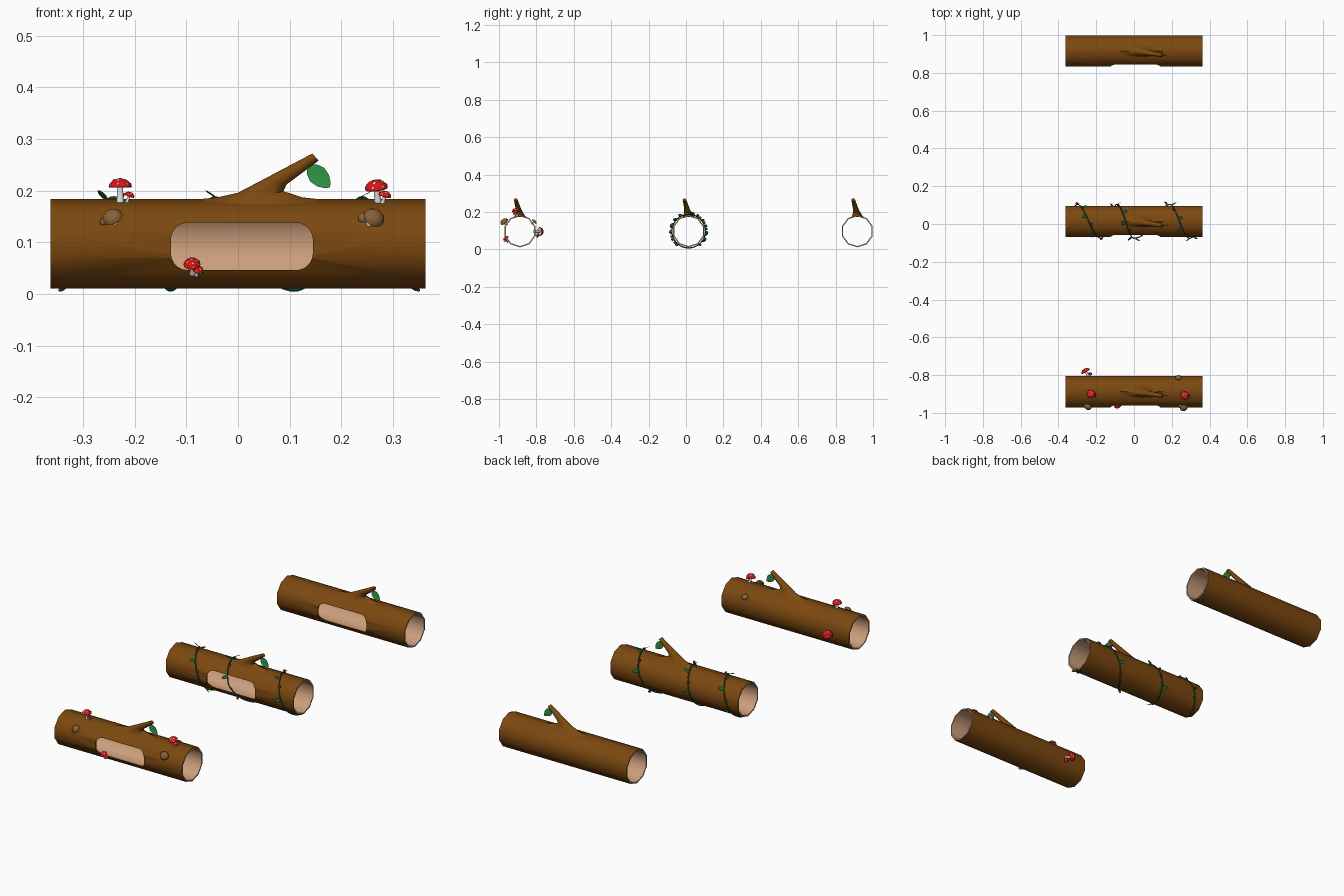
import bpy, bmesh, math
from mathutils import Vector, Matrix

if "Cube" in bpy.data.objects:
    bpy.data.objects.remove(bpy.data.objects["Cube"])

def material(name, col):
    m = bpy.data.materials.new(name)
    m.diffuse_color = (*col, 1)
    m.use_nodes = True
    m.node_tree.nodes["Principled BSDF"].inputs["Base Color"].default_value = m.diffuse_color
    return m

BARK = material("bark brown", (0.2, 0.065, 0.005))
WOOD = material("inner wood tan", (0.6, 0.34, 0.2))
LEAF = material("leaf green", (0.03, 0.30, 0.06))
VINE = material("vine green", (0.008, 0.13, 0.045))
BERRY = material("berry red", (0.25, 0.005, 0.015))
RED = material("cap red", (0.75, 0.006, 0.006))
WHITE = material("mushroom white", (0.75, 0.75, 0.75))
TAN = material("bracket brown", (0.25, 0.12, 0.035))

R, CZ, HALF = 0.0865, 0.097, 0.3625          # log radius, axis height, half length
ROWS = {"back": 0.916, "middle": 0.014, "front": -0.888}

def finish(bm, name, mats, smooth=True, recalc=True):
    if recalc:
        bmesh.ops.recalc_face_normals(bm, faces=bm.faces)
    me = bpy.data.meshes.new(name)
    bm.to_mesh(me)
    bm.free()
    for m in mats:
        me.materials.append(m)
    ob = bpy.data.objects.new(name, me)
    bpy.context.collection.objects.link(ob)
    if smooth:
        soften(ob)
    return ob

def soften(ob):
    bpy.ops.object.select_all(action='DESELECT')
    ob.select_set(True)
    bpy.context.view_layer.objects.active = ob
    bpy.ops.object.shade_smooth_by_angle(angle=math.radians(42))

def bridge(bm, a, b, mat=0):
    n = len(a)
    for i in range(n):
        f = bm.faces.new((a[i], a[(i + 1) % n], b[(i + 1) % n], b[i]))
        f.material_index = mat

# --- hollow ten-sided log with a rounded window in its front
def make_log():
    bm = bmesh.new()
    def ring(x, r):
        return [bm.verts.new((x, r * math.sin(i * math.tau / 10), CZ + r * math.cos(i * math.tau / 10)))
                for i in range(10)]
    o1, o2 = ring(-HALF, R), ring(HALF, R)
    i1, i2 = ring(-HALF, R - 0.007), ring(HALF, R - 0.007)
    bridge(bm, o1, o2, 0)
    bridge(bm, i1, i2, 1)
    bridge(bm, o1, i1, 1)
    bridge(bm, o2, i2, 1)
    log = finish(bm, "log", [BARK, WOOD], smooth=False)

    bm = bmesh.new()
    cx, cz, hx, hz, cr = 0.0075, 0.092, 0.1375, 0.046, 0.033
    loops = []
    for y in (-0.15, -0.02):
        lp = []
        for k, (sx, sz) in enumerate(((1, 1), (-1, 1), (-1, -1), (1, -1))):
            for j in range(6):
                a = math.pi / 2 * (k + j / 5)
                lp.append(bm.verts.new((cx + sx * (hx - cr) + cr * math.cos(a), y,
                                        cz + sz * (hz - cr) + cr * math.sin(a))))
        loops.append(lp)
        bm.faces.new(lp)
    bridge(bm, *loops)
    cutter = finish(bm, "window_cutter", [BARK], smooth=False)
    cutter.hide_render = True
    mod = log.modifiers.new("window", 'BOOLEAN')
    mod.object, mod.operation, mod.solver = cutter, 'DIFFERENCE', 'EXACT'
    bpy.context.view_layer.objects.active = log
    bpy.ops.object.modifier_apply(modifier="window")
    bpy.data.objects.remove(cutter)
    soften(log)
    return log

# --- branch stub, flaring out onto the top of the log
def make_branch():
    bm = bmesh.new()
    rows = [((-0.10, 0.181), (0.18, 0.181), 0.036, 0.0, 1), ((-0.04, 0.187), (0.125, 0.187), 0.028, 0.0, 0.9),
            ((0.0, 0.196), (0.088, 0.199), 0.021, -0.003, 0.5), ((0.04, 0.217), (0.094, 0.212), 0.015, -0.008, 0),
            ((0.144, 0.272), (0.156, 0.258), 0.010, -0.022, 0)]
    rings = []
    for (lx, lz), (rx, rz), hw, y, drape in rows:
        lp = []
        for i in range(12):
            c, s = math.cos(i * math.tau / 12), math.sin(i * math.tau / 12)
            lp.append(bm.verts.new(((lx + rx) / 2 + c * (lx - rx) / 2, y + s * hw,
                                    (lz + rz) / 2 + c * (lz - rz) / 2 - 0.33 * abs(s * hw) * drape)))
        rings.append(lp)
    for a, b in zip(rings, rings[1:]):
        bridge(bm, a, b)
    bm.faces.new(rings[0])
    bm.faces.new(rings[-1])
    return finish(bm, "branch", [BARK])

# --- pointed oval leaf blade with a slight fold
def add_leaf(bm, pos, along, normal, length, width):
    along, normal = Vector(along).normalized(), Vector(normal).normalized()
    side = along.cross(normal).normalized()
    spine = [bm.verts.new(Vector(pos) + along * length * t) for t in (0, 0.2, 0.45, 0.7, 0.9, 1)]
    for s in (-1, 1):
        edge = [bm.verts.new(Vector(pos) + along * length * t + side * s * w * width + normal * width * 0.06)
                for t, w in ((0.2, 0.36), (0.45, 0.5), (0.7, 0.42), (0.9, 0.22))]
        bm.faces.new([spine[0], spine[1], edge[0]][::s])
        for i in range(3):
            bm.faces.new([spine[i + 1], spine[i + 2], edge[i + 1], edge[i]][::s])
        bm.faces.new([spine[4], spine[5], edge[3]][::s])

log, branch = make_log(), make_branch()
bm = bmesh.new()
add_leaf(bm, (0.134, -0.02, 0.25), (0.042, 0, -0.042), (0, -1, 0.1), 0.062, 0.038)
twig_leaf = finish(bm, "branch_leaf", [LEAF])

# repeat log, branch and leaf in three rows
for src in (log, branch, twig_leaf):
    base = src.name
    for i, (row, y) in enumerate(ROWS.items()):
        ob = src if i == 0 else src.copy()
        if i:
            bpy.context.collection.objects.link(ob)
        ob.name = f"{row}_{base}"
        ob.location.y = y

# --- vine winding round the middle log: x at each quarter turn (bottom, back, top, front ...)
QUARTERS = [-0.345, -0.30, -0.24, -0.175, -0.13, -0.09, -0.045, 0.0, 0.11, 0.19, 0.24, 0.295, 0.35]
def vine_point(t, r=0.0895):
    i = min(int(t), len(QUARTERS) - 2)
    x = QUARTERS[i] + (QUARTERS[i + 1] - QUARTERS[i]) * (t - i)
    a = t * math.pi / 2
    return Vector((x, ROWS["middle"] + r * math.sin(a), CZ - r * math.cos(a)))

cu = bpy.data.curves.new("vine", 'CURVE')
cu.dimensions, cu.bevel_depth, cu.bevel_resolution, cu.use_fill_caps = '3D', 0.0032, 1, True
sp = cu.splines.new('POLY')
N = 120
sp.points.add(N)
for k in range(N + 1):
    sp.points[k].co = (*vine_point(12 * k / N), 1)
vine = bpy.data.objects.new("vine", cu)
cu.materials.append(VINE)
bpy.context.collection.objects.link(vine)

# vine leaves and berries, kept off the underside
leaves, berries = bmesh.new(), bmesh.new()
for k in range(1, 34):
    t = 12 * k / 34
    a = t * math.pi / 2
    if math.cos(a) > 0.75:
        continue
    out = Vector((0, math.sin(a), -math.cos(a)))
    tang = (vine_point(t + 0.05) - vine_point(t - 0.05)).normalized()
    s = 1 if k % 2 else -1
    side = tang.cross(out) * s
    if k % 3 == 0:
        bmesh.ops.create_icosphere(berries, subdivisions=2, radius=0.0065,
                                   matrix=Matrix.Translation(vine_point(t, 0.096) + side * 0.007))
    else:
        add_leaf(leaves, vine_point(t), side + out * 0.6 + tang * 0.5, out - side * 0.6, 0.03, 0.018)
finish(leaves, "vine_leaves", [VINE], recalc=False)
finish(berries, "vine_berries", [BERRY])

# --- mushroom: stem, pale underside and domed cap turned about its own axis
def mushroom(name, base, axis, s, cap, stretch=1.0, dots=True):
    h = 1.15 * stretch
    prof = [(0.36, -0.2, 0), (0.27, 0.4 * h, 0), (0.25, h + 0.08, 0), (0.95, h, 0), (1.0, h + 0.06, 1),
            (0.92, h + 0.34, 1), (0.68, h + 0.6, 1), (0.36, h + 0.75, 1)]
    n = 14
    bm = bmesh.new()
    rings = [[bm.verts.new((r * math.cos(i * math.tau / n), r * math.sin(i * math.tau / n), z))
              for i in range(n)] for r, z, m in prof]
    for j in range(len(prof) - 1):
        bridge(bm, rings[j], rings[j + 1], prof[j + 1][2])
    bm.faces.new(rings[0])
    tip = bm.verts.new((0, 0, h + 0.8))
    for i in range(n):
        bm.faces.new((rings[-1][i], rings[-1][(i + 1) % n], tip)).material_index = 1
    if dots:
        spots = [(0, 0, 0.8, 0.15)]
        spots += [(0.56, i * math.tau / 5, 0.66, 0.14) for i in range(5)]
        spots += [(0.93, (i + 0.5) * math.tau / 7, 0.32, 0.12) for i in range(7)]
        for r, a, z, size in spots:
            nrm = Vector((r * math.cos(a), r * math.sin(a), 0.15 + z * z))
            mat = (Matrix.Translation((r * math.cos(a), r * math.sin(a), h + z))
                   @ nrm.to_track_quat('Z', 'Y').to_matrix().to_4x4() @ Matrix.Diagonal((1, 1, 0.4, 1)))
            bmesh.ops.create_icosphere(bm, subdivisions=1, radius=size, matrix=mat)
    ob = finish(bm, name, [WHITE, cap])
    ob.matrix_world = (Matrix.Translation(base) @ Vector(axis).to_track_quat('Z', 'Y').to_matrix().to_4x4()
                       @ Matrix.Scale(s, 4))

# red mushrooms on the front log
for name, base, axis, s in [
        ("top_left_mushroom", (-0.228, -0.9, 0.18), (0, 0, 1), 0.0225),
        ("top_left_small_mushroom", (-0.215, -0.905, 0.178), (0.35, -0.1, 1), 0.0105),
        ("top_right_mushroom", (0.271, -0.903, 0.178), (-0.12, -0.22, 1), 0.0225),
        ("top_right_small_mushroom", (0.28, -0.91, 0.176), (0.3, -0.2, 1), 0.0125),
        ("window_mushroom", (-0.088, -0.95, 0.041), (-0.05, -0.6, 0.8), 0.0165),
        ("window_small_mushroom", (-0.08, -0.953, 0.037), (0.2, -0.6, 0.7), 0.0105),
        ("back_mushroom", (-0.24, -0.808, 0.095), (-0.5, 0.85, 0), 0.0245),
        ("back_small_mushroom", (-0.235, -0.808, 0.08), (0.1, 0.8, -0.3), 0.012)]:
    mushroom(name, base, axis, s, RED)

# plain brown mushrooms on the sides of the front log
for name, base, axis, s in [
        ("left_bracket", (-0.238, -0.958, 0.137), (-0.3, -0.6, 0.7), 0.02),
        ("left_small_bracket", (-0.255, -0.96, 0.136), (-0.35, -0.6, 0.6), 0.010),
        ("right_bracket", (0.257, -0.962, 0.137), (0.4, -0.72, 0.65), 0.021),
        ("right_small_bracket", (0.246, -0.958, 0.142), (-0.3, -0.6, 0.6), 0.0115),
        ("back_bracket", (0.235, -0.822, 0.138), (0, 0.65, 0.65), 0.016)]:
    mushroom(name, base, axis, s, TAN, stretch=0.6, dots=False)
